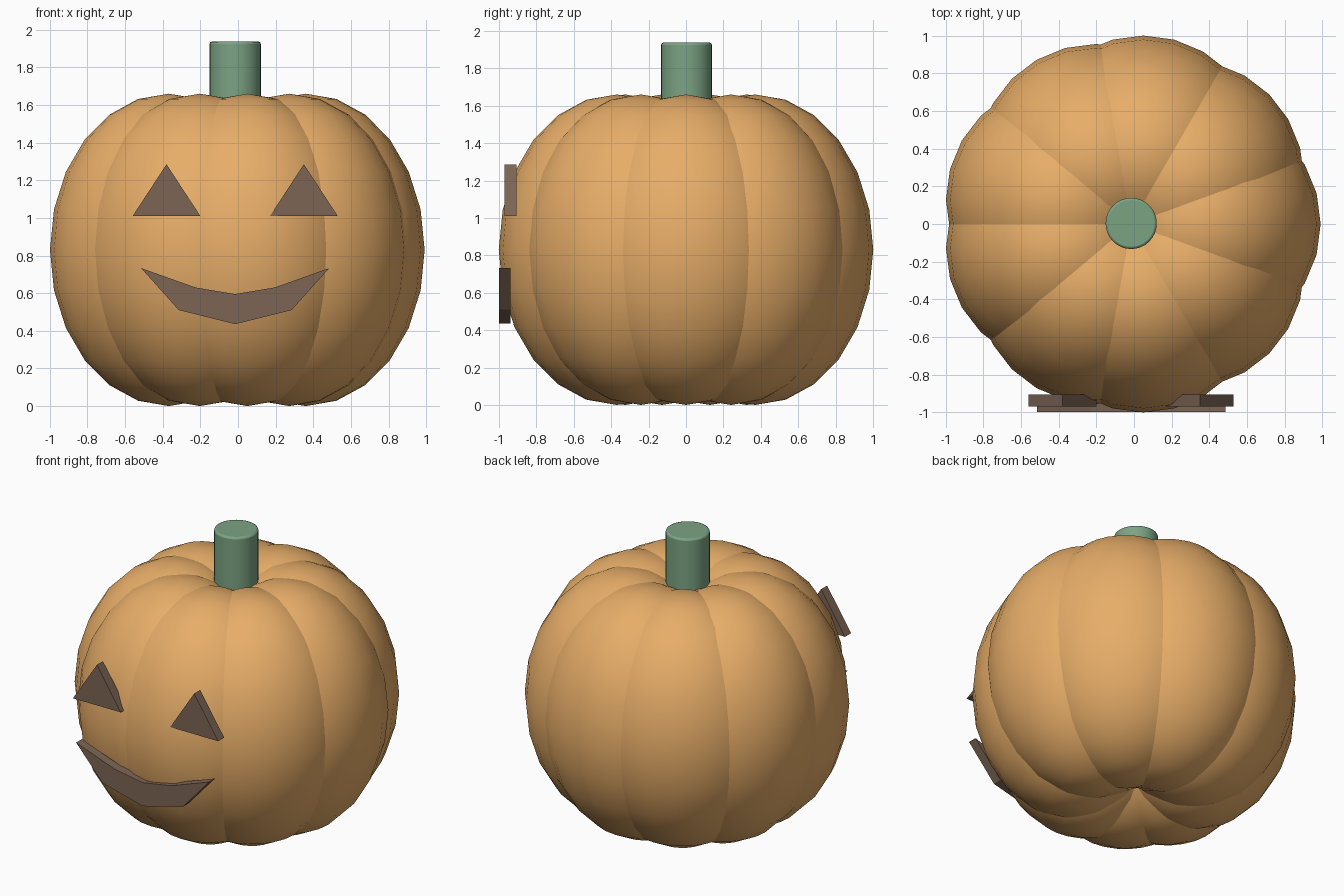
import bpy
import bmesh
from math import cos, sin, radians

if "Cube" in bpy.data.objects:
    bpy.data.objects.remove(bpy.data.objects["Cube"])

CX = -0.015  # pumpkin axis, slightly off the bounding-box centre


def material(name, rgb):
    m = bpy.data.materials.new(name)
    m.diffuse_color = (*rgb, 1)
    m.use_nodes = True
    m.node_tree.nodes["Principled BSDF"].inputs["Base Color"].default_value = m.diffuse_color
    return m


orange = material("orange_skin", (0.80, 0.42, 0.14))
green = material("green_stem", (0.20, 0.37, 0.23))
brown = material("dark_carving", (0.20, 0.13, 0.09))


def plate(name, outline, y_front, depth):
    """Extrude an x-z outline backwards along y."""
    bm = bmesh.new()
    face = bm.faces.new([bm.verts.new((CX + x, y_front, z)) for x, z in outline])
    new = bmesh.ops.extrude_face_region(bm, geom=[face], use_keep_orig=True)["geom"]
    verts = [g for g in new if isinstance(g, bmesh.types.BMVert)]
    bmesh.ops.translate(bm, verts=verts, vec=(0, depth, 0))
    bmesh.ops.recalc_face_normals(bm, faces=bm.faces)
    mesh = bpy.data.meshes.new(name)
    bm.to_mesh(mesh)
    bm.free()
    obj = bpy.data.objects.new(name, mesh)
    bpy.context.collection.objects.link(obj)
    mesh.materials.append(brown)


# Body: nine overlapping stretched spheres around the axis
for i in range(9):
    a = radians(40 * i)
    bpy.ops.mesh.primitive_uv_sphere_add(
        segments=24, ring_count=12, radius=1,
        location=(CX + 0.375 * cos(a), 0.375 * sin(a), 0.83))
    lobe = bpy.context.object
    lobe.name = f"pumpkin_lobe_{i + 1}"
    lobe.scale = (0.632, 0.632, 0.83)
    lobe.data.materials.append(orange)
    bpy.ops.object.shade_smooth()

# Stem: short cylinder with a softened rim
bpy.ops.mesh.primitive_cylinder_add(vertices=32, radius=0.136, depth=0.5,
                                    location=(CX, 0.003, 1.687))
stem = bpy.context.object
stem.name = "stem"
stem.data.materials.append(green)
bevel = stem.modifiers.new("rim", "BEVEL")
bevel.width = 0.012
bevel.segments = 2
bpy.ops.object.shade_smooth_by_angle()

# Eyes: triangular plates
for name, s in (("left_eye", -1), ("right_eye", 1)):
    x = 0.365 * s
    plate(name, [(x - 0.18, 1.01), (x + 0.18, 1.01), (x, 1.285)], -0.97, 0.065)

# Mouth: mirrored crescent plate
upper = [(-0.5, 0.733), (-0.21, 0.63), (0, 0.595), (0.21, 0.63), (0.5, 0.733)]
lower = [(0.3, 0.51), (0, 0.435), (-0.3, 0.51)]
plate("mouth", upper + lower, -1.0, 0.062)
